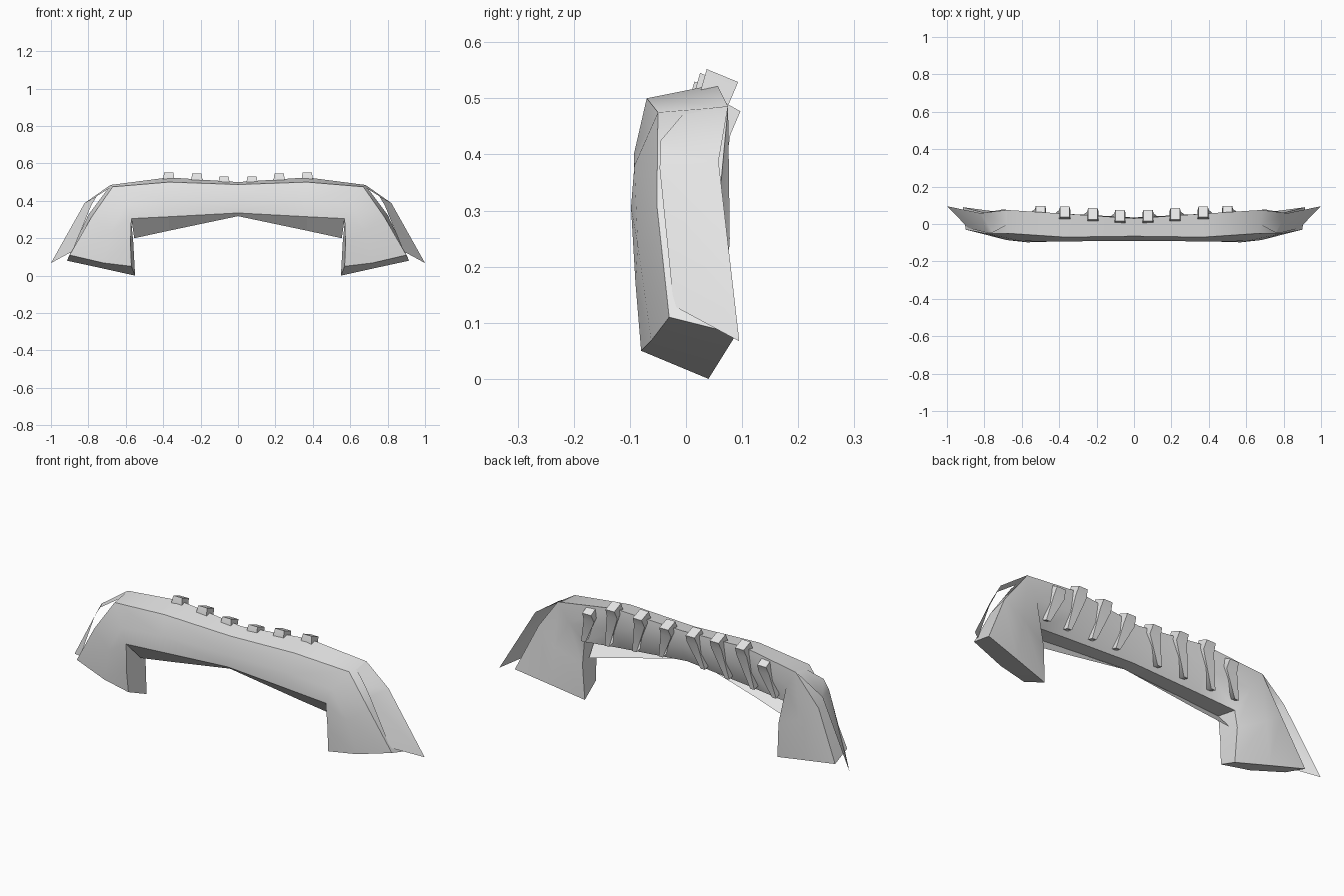
import bpy, math

if "Cube" in bpy.data.objects:
    bpy.data.objects.remove(bpy.data.objects["Cube"])

grey = bpy.data.materials.new("light_grey")
grey.diffuse_color = (0.8, 0.8, 0.8, 1)
grey.use_nodes = True
grey.node_tree.nodes["Principled BSDF"].inputs["Base Color"].default_value = grey.diffuse_color


def make(name, verts, faces, smooth=None):
    """Half mesh, mirrored across x = 0."""
    me = bpy.data.meshes.new(name)
    me.from_pydata(verts, [], faces)
    me.materials.append(grey)
    ob = bpy.data.objects.new(name, me)
    bpy.context.collection.objects.link(ob)
    mod = ob.modifiers.new("mirror", 'MIRROR')
    mod.use_clip = True
    mod.merge_threshold = 0.0005
    if smooth:
        bpy.ops.object.select_all(action='DESELECT')
        ob.select_set(True)
        bpy.context.view_layer.objects.active = ob
        bpy.ops.object.shade_smooth_by_angle(angle=math.radians(smooth))
    return ob


# Cross-sections from the centre, round the corner and down the leg:
# front bottom, front middle, front top, back top, back middle, back bottom
sections = [
    [(0, -.085, .335), (0, -.09, .40), (0, -.065, .487),
     (0, .03, .50), (0, .035, .42), (0, -.01, .328)],
    [(.37, -.092, .315), (.37, -.093, .40), (.37, -.07, .50),
     (.37, .055, .525), (.37, .055, .41), (.37, .005, .302)],
    [(.57, -.098, .305), (.60, -.092, .38), (.67, -.05, .475),
     (.68, .075, .485), (.62, .068, .39), (.57, .015, .285)],
    [(.575, -.09, .17), (.68, -.086, .24), (.785, -.052, .31),
     (.80, .06, .325), (.70, .078, .25), (.56, .045, .18)],
    [(.57, -.08, .05), (.72, -.062, .068), (.90, -.03, .11),
     (.915, .09, .08), (.73, .065, .04), (.55, .04, 0)],
]
n = 6
verts = [p for s in sections for p in s]
faces = []
for i in range(len(sections) - 1):
    for k in range(n):
        k2 = (k + 1) % n
        faces.append((i * n + k, (i + 1) * n + k, (i + 1) * n + k2, i * n + k2))
a = 4 * n
faces += [(a + 5, a + 4, a + 1, a), (a + 4, a + 3, a + 2, a + 1)]  # foot
make("body", verts, faces, 62)

# Flared outer wing sheet over the leg: front edge, then back edge
wing = [(.67, .0, .478), (.755, -.045, .425), (.785, -.047, .375), (.885, -.022, .13),
        (.68, .075, .486), (.82, .058, .388), (1.0, .095, .067)]
make("wing", wing, [(0, 1, 5, 4), (1, 2, 5), (2, 3, 6, 5)], 62)

# Thin lip hanging under the front edge
lip = [(0, -.065, .318), (.37, -.025, .24), (.555, 0, .20)]
edge = [s[0] for s in sections[:3]]
make("lower_lip", lip + edge, [(0, 1, 4, 3), (1, 2, 5, 4)])

# Tapered ribs on the back: x, top height, front y, back y
ribs = [(.075, .53, .015, .075), (.22, .545, .025, .085),
        (.37, .552, .037, .093), (.50, .50, .055, .097)]
for j, (x, zt, yf, yb) in enumerate(ribs):
    xl = x + .045         # foot leans outwards
    zl = .35 - .06 * x    # foot height
    v = []
    for cx, w, y0, z0, y1, z1 in (
            (x, .025, yf, zt, yb, zt - .023),
            (x, .03, yf - .01, zt - .035, yb - .018, zt - .065),
            (xl, .012, yf - .02, zl, .03 + .06 * x, zl - .01)):
        v += [(cx - w, y0, z0), (cx + w, y0, z0), (cx + w, y1, z1), (cx - w, y1, z1)]
    f = [(0, 1, 2, 3), (11, 10, 9, 8)]
    for a in (0, 4):
        for k in range(4):
            k2 = (k + 1) % 4
            f.append((a + k2, a + k, a + k + 4, a + k2 + 4))
    make(f"back_rib_{j + 1}", v, f, 70)
